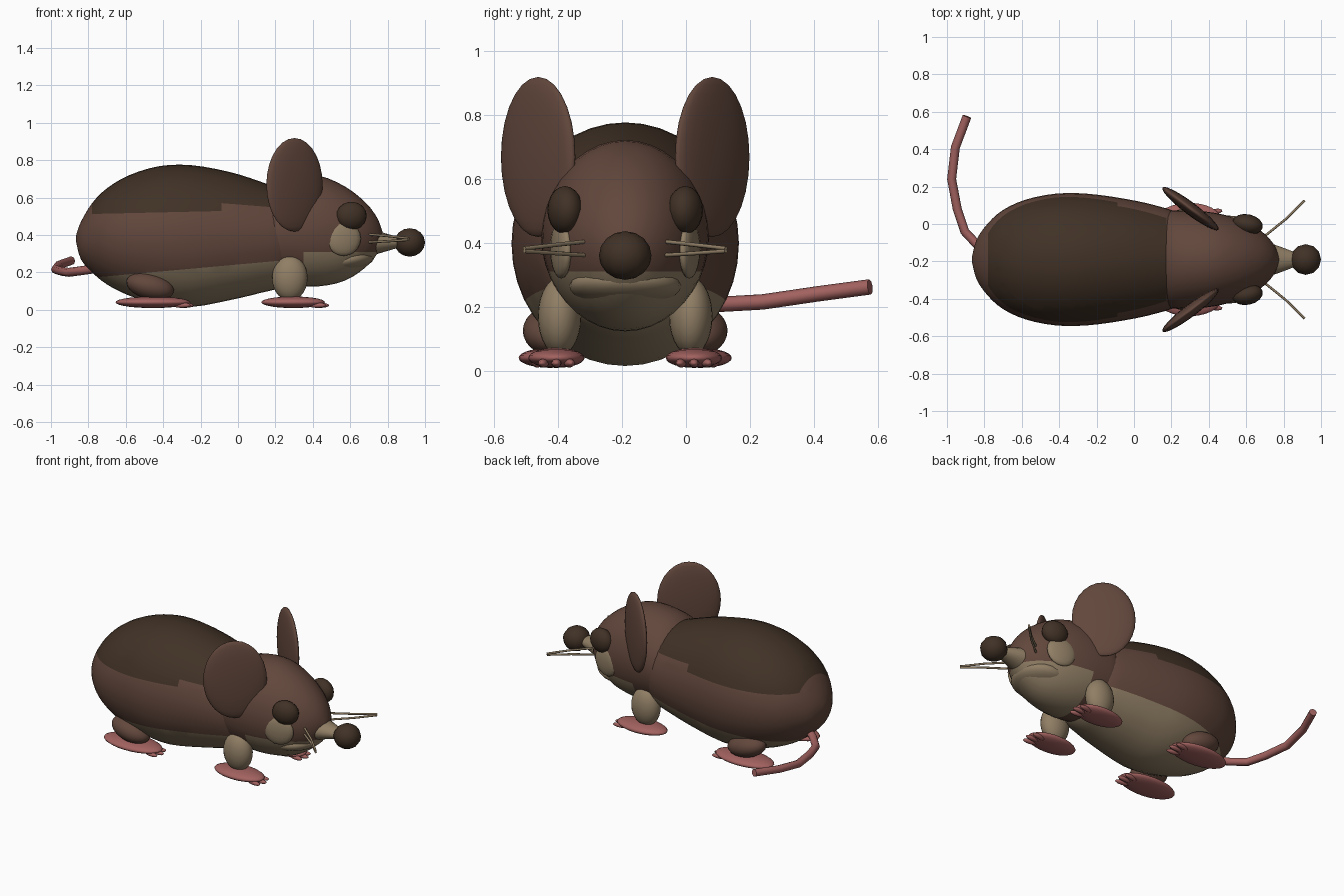
import bpy, bmesh, math
from mathutils import Vector, Euler

if "Cube" in bpy.data.objects:
    bpy.data.objects.remove(bpy.data.objects["Cube"], do_unlink=True)

MID = -0.19  # the animal faces +x, and is symmetric about this y


def material(name, rgb):
    m = bpy.data.materials.new(name)
    m.use_nodes = True
    m.diffuse_color = (*rgb, 1)
    m.node_tree.nodes["Principled BSDF"].inputs["Base Color"].default_value = (*rgb, 1)
    return m


brown = material("brown_fur", (0.122, 0.063, 0.045))
dark = material("dark_fur", (0.052, 0.031, 0.019))
tan = material("tan_fur", (0.28, 0.21, 0.13))
pink = material("pink_skin", (0.36, 0.122, 0.115))


def finish(bm, name, *mats):
    bmesh.ops.recalc_face_normals(bm, faces=bm.faces[:])
    mesh = bpy.data.meshes.new(name)
    bm.to_mesh(mesh)
    bm.free()
    for m in mats:
        mesh.materials.append(m)
    mesh.shade_smooth()
    ob = bpy.data.objects.new(name, mesh)
    bpy.context.collection.objects.link(ob)
    return ob


def ellipsoid(name, mat, loc, size, rot=(0, 0, 0), segs=24, rings=14):
    """loc y is the offset from the midline; rot is in degrees."""
    bm = bmesh.new()
    bmesh.ops.create_uvsphere(bm, u_segments=segs, v_segments=rings, radius=1)
    turn = Euler([math.radians(a) for a in rot]).to_matrix()
    centre = Vector((loc[0], loc[1] + MID, loc[2]))
    for v in bm.verts:
        v.co = turn @ Vector(a * s for a, s in zip(v.co, size)) + centre
    return finish(bm, name, mat)


def spline(points, steps):
    """Smooth interpolation through a list of tuples."""
    pts = [Vector(p) for p in points]
    out = []
    for i in range(len(pts) - 1):
        a, b, c, d = pts[max(i - 1, 0)], pts[i], pts[i + 1], pts[min(i + 2, len(pts) - 1)]
        for k in range(steps):
            t = k / steps
            out.append(b + (c - a) * (t / 2) + (a * 2 - b * 5 + c * 4 - d) * (t * t / 2)
                       + (b * 3 - a - c * 3 + d) * (t ** 3 / 2))
    return out + [pts[-1]]


def loft(stations, segs=40):
    """Elliptical rings along x from (x, top, bottom, half width)."""
    bm = bmesh.new()
    rings = []
    for x, top, bottom, wide in spline(stations, 3):
        mid, high = (top + bottom) / 2, (top - bottom) / 2
        angles = [math.tau * i / segs for i in range(segs)]
        rings.append([bm.verts.new((x, MID + wide * math.cos(a), mid + high * math.sin(a)))
                      for a in angles])
    for r, s in zip(rings, rings[1:]):
        for i in range(segs):
            j = (i + 1) % segs
            bm.faces.new((r[i], r[j], s[j], s[i]))
    bm.faces.new(rings[0])
    bm.faces.new(rings[-1])
    return bm


def cut(bm, point, normal):
    bmesh.ops.bisect_plane(bm, geom=bm.verts[:] + bm.edges[:] + bm.faces[:],
                           plane_co=point, plane_no=normal, dist=1e-5)


def tube(name, mat, points, radius):
    cu = bpy.data.curves.new(name, "CURVE")
    cu.dimensions = "3D"
    cu.bevel_depth = radius
    cu.bevel_resolution = 2
    cu.use_fill_caps = True
    sp = cu.splines.new("POLY")
    sp.points.add(len(points) - 1)
    for p, co in zip(sp.points, points):
        p.co = (*co, 1)
    cu.materials.append(mat)
    ob = bpy.data.objects.new(name, cu)
    bpy.context.collection.objects.link(ob)


# Body: egg-shaped, with a dark saddle and a tan belly
bm = loft([(-0.865, 0.40, 0.36, 0.02), (-0.84, 0.47, 0.27, 0.11), (-0.78, 0.57, 0.20, 0.195),
           (-0.7, 0.65, 0.135, 0.265), (-0.58, 0.72, 0.075, 0.32), (-0.42, 0.768, 0.03, 0.352),
           (-0.25, 0.773, 0.015, 0.352), (-0.05, 0.738, 0.05, 0.325), (0.12, 0.685, 0.09, 0.288),
           (0.25, 0.63, 0.13, 0.24), (0.36, 0.52, 0.24, 0.13)])
STEP, REAR, NECK = -0.087, -0.78, 0.175
rear_edge = lambda x: 0.53 + 0.023 * x
front_edge = lambda x: 0.563 - 0.08 * x
belly_edge = lambda x: 0.242 + 0.09 * x
for x in (STEP, REAR, NECK):
    cut(bm, (x, 0, 0), (1, 0, 0))
for edge in (rear_edge, front_edge, belly_edge):
    cut(bm, (0, 0, edge(0)), (edge(0) - edge(1), 0, 1))
for f in bm.faces:
    c = f.calc_center_median()
    saddle = rear_edge(c.x) if c.x < STEP else front_edge(c.x)
    if c.z > saddle and REAR < c.x < NECK:
        f.material_index = 1
    elif c.z < belly_edge(c.x) and c.x > -0.75:
        f.material_index = 2
finish(bm, "body", brown, dark, tan)

# Head with a tan throat
bm = loft([(0.06, 0.55, 0.26, 0.15), (0.165, 0.663, 0.165, 0.25), (0.28, 0.71, 0.13, 0.262),
           (0.43, 0.717, 0.125, 0.25), (0.57, 0.66, 0.155, 0.212), (0.68, 0.575, 0.225, 0.152),
           (0.745, 0.49, 0.3, 0.085), (0.775, 0.41, 0.37, 0.02)])
cut(bm, (0, 0, 0.31), (0, 0, 1))
cut(bm, (0.35, 0, 0), (1, 0, 0))
for f in bm.faces:
    c = f.calc_center_median()
    f.material_index = int(c.z < 0.31 and c.x > 0.35)
finish(bm, "head", brown, tan)

# Chin, muzzle and nose
ellipsoid("chin", tan, (0.57, 0, 0.265), (0.16, 0.175, 0.065), (0, -8, 0))
finish(loft([(0.66, 0.45, 0.27, 0.1), (0.75, 0.42, 0.3, 0.08), (0.87, 0.385, 0.335, 0.035)], 20),
       "muzzle", tan)
ellipsoid("nose", dark, (0.918, 0, 0.36), (0.082, 0.082, 0.076), segs=12, rings=8)

# Paired parts
for side, s in (("left", 1), ("right", -1)):
    ellipsoid(side + "_ear", brown, (0.302, s * 0.272, 0.668), (0.188, 0.034, 0.25),
              (0, 0, s * -37))
    ellipsoid(side + "_eye", dark, (0.607, s * 0.188, 0.502), (0.083, 0.054, 0.075),
              (0, 0, s * -12), 16, 10)
    ellipsoid(side + "_cheek", tan, (0.565, s * 0.2, 0.38), (0.095, 0.027, 0.092),
              (0, 0, s * -14), 16, 10)
    ellipsoid(side + "_front_leg", tan, (0.277, s * 0.205, 0.17), (0.095, 0.068, 0.122))
    ellipsoid(side + "_rear_leg", brown, (-0.47, s * 0.235, 0.125), (0.13, 0.085, 0.07),
              (0, 14, 0))
    # Feet with three toes each
    for part, x, y, length, wide in (("front", 0.295, 0.215, 0.17, 0.088),
                                     ("rear", -0.455, 0.235, 0.2, 0.098)):
        ellipsoid(f"{side}_{part}_foot", pink, (x, s * y, 0.04), (length, wide, 0.031))
        for k in (-1, 0, 1):
            ellipsoid(f"{side}_{part}_toe_{k + 2}", pink,
                      (x + length * 0.85 - 0.015 * abs(k), s * y + 0.04 * k, 0.024),
                      (0.05, 0.016, 0.014), (0, 0, 8 * k), 10, 8)
    # Whiskers
    for level, z, end in (("upper", 0.405, 0.382), ("lower", 0.36, 0.374)):
        tube(f"{side}_{level}_whisker", tan,
             [(0.68, MID + s * 0.11, z), (0.81, MID + s * 0.215, (z + end) / 2),
              (0.912, MID + s * 0.315, end)], 0.0065)

# Tail curling to the left
tube("tail", pink, [(-0.76, -0.17, 0.22), (-0.83, -0.12, 0.21), (-0.905, -0.04, 0.2),
                    (-0.945, 0.08, 0.206), (-0.975, 0.24, 0.215), (-0.955, 0.41, 0.24),
                    (-0.893, 0.575, 0.262)], 0.024)
